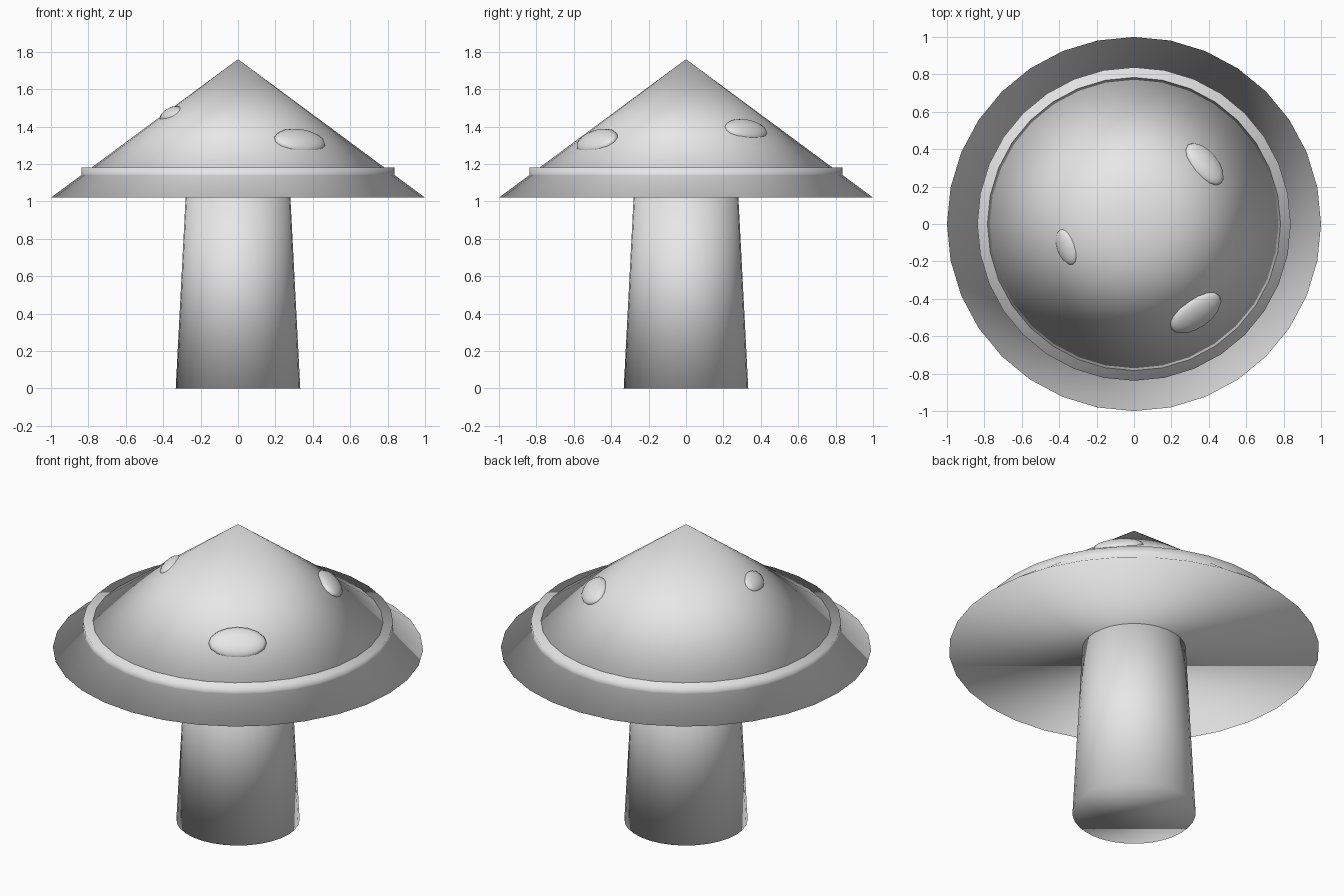
import bpy
import math
from mathutils import Matrix, Vector

if "Cube" in bpy.data.objects:
    bpy.data.objects.remove(bpy.data.objects["Cube"])

APEX, BRIM, SLOPE = 1.76, 1.02, 0.74   # cap tip height, brim height, drop per unit radius

grey = bpy.data.materials.new("light_grey")
grey.diffuse_color = (0.8, 0.8, 0.8, 1.0)
grey.use_nodes = True
grey.node_tree.nodes["Principled BSDF"].inputs["Base Color"].default_value = grey.diffuse_color


def finish(name):
    obj = bpy.context.object
    obj.name = name
    obj.data.materials.append(grey)
    bpy.ops.object.shade_smooth()
    return obj


def round_part(name, r_low, r_high, z_low, z_high):
    bpy.ops.mesh.primitive_cone_add(vertices=32, radius1=r_low, radius2=r_high,
                                    depth=z_high - z_low,
                                    location=(0, 0, (z_low + z_high) / 2))
    return finish(name)


def spot(name, x, y, half_width):
    # flattened oval lying on the slope of the cap
    bpy.ops.mesh.primitive_uv_sphere_add(segments=16, ring_count=8, radius=1)
    obj = finish(name)
    r = math.hypot(x, y)
    out = Vector((x / r, y / r, 0))
    across = Vector((-out.y, out.x, 0))
    normal = (out * SLOPE + Vector((0, 0, 1))).normalized()
    up = normal.cross(across)
    centre = Vector((x, y, APEX - SLOPE * r)) - normal * 0.01
    turn = Matrix((across, up, normal)).transposed().to_4x4()
    size = Matrix.Diagonal((half_width, half_width * 0.61, half_width * 0.3, 1))
    obj.matrix_world = Matrix.Translation(centre) @ turn @ size


# stem, conical cap and the band around it
round_part("stem", 0.333, 0.276, 0.0, 1.10)
round_part("cap", 1.0, 0.0, BRIM, APEX)
round_part("cap_band", 0.838, 0.838, 1.10, 1.18)

# raised spots
spot("front_spot", 0.333, -0.479, 0.157)
spot("back_spot", 0.382, 0.324, 0.136)
spot("left_spot", -0.365, -0.125, 0.1)
